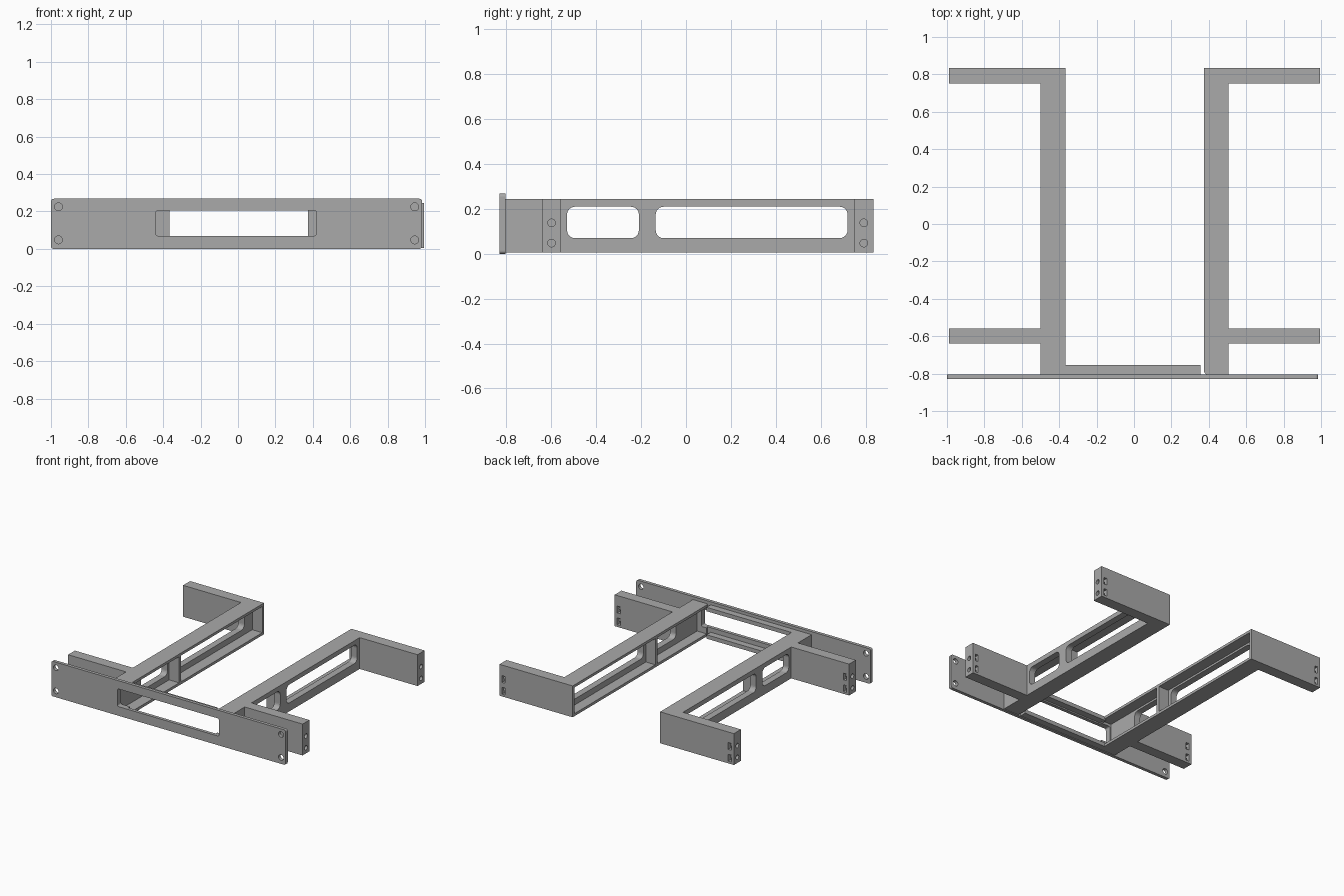
import bpy, bmesh
from mathutils import Matrix, Vector

old = bpy.data.objects.get("Cube")
if old:
    bpy.data.objects.remove(old, do_unlink=True)

grey = bpy.data.materials.new("plain grey")
grey.use_nodes = True
grey.diffuse_color = (0.4, 0.4, 0.4, 1)
grey.node_tree.nodes["Principled BSDF"].inputs["Base Color"].default_value = (0.4, 0.4, 0.4, 1)


def finish(name, bm):
    bmesh.ops.recalc_face_normals(bm, faces=bm.faces)
    mesh = bpy.data.meshes.new(name)
    bm.to_mesh(mesh)
    bm.free()
    mesh.materials.append(grey)
    obj = bpy.data.objects.new(name, mesh)
    bpy.context.collection.objects.link(obj)
    return obj


def box(name, xs, ys, zs, axis=None, radius=0, only=None):
    """Box from ranges; edges along the axis may be rounded."""
    lo, hi = zip(sorted(xs), sorted(ys), sorted(zs))
    lo, hi = Vector(lo), Vector(hi)
    bm = bmesh.new()
    bmesh.ops.create_cube(bm, size=1, matrix=Matrix.Translation((lo + hi) / 2)
                          @ Matrix.Diagonal((*(hi - lo), 1)))
    if radius:
        edges = [e for e in bm.edges
                 if abs((e.verts[0].co - e.verts[1].co)[axis]) > 1e-4
                 and (only is None or only(e.verts[0].co))]
        bmesh.ops.bevel(bm, geom=edges, offset=radius, segments=6,
                        profile=0.5, affect='EDGES')
    return finish(name, bm)


def rod(center, axis, radius, length):
    turn = Matrix.Rotation(1.5707963, 4, 'Y' if axis == 0 else 'X')
    bm = bmesh.new()
    bmesh.ops.create_cone(bm, cap_ends=True, segments=24, radius1=radius, radius2=radius,
                          depth=length, matrix=Matrix.Translation(center) @ turn)
    return finish("hole_cutter", bm)


def cut(obj, cutters):
    for c in cutters:
        c.hide_render = True
        m = obj.modifiers.new("cut", 'BOOLEAN')
        m.operation, m.object, m.solver = 'DIFFERENCE', c, 'EXACT'
    bpy.context.view_layer.update()
    graph = bpy.context.evaluated_depsgraph_get()
    mesh = bpy.data.meshes.new_from_object(obj.evaluated_get(graph))
    obj.modifiers.clear()
    obj.data = mesh
    for c in cutters:
        bpy.data.objects.remove(c, do_unlink=True)


Z0, Z1 = 0.005, 0.245
FRONT, BACK = -0.805, 0.835


def window():
    return box("window_cutter", (-0.44, 0.42), (-0.9, -0.77), (0.07, 0.205), 1, 0.012)


# Front plate with a window and four corner holes
plate = box("front_plate", (-1, 0.985), (-0.83, FRONT), (0, 0.268), 1, 0.015)
cut(plate, [window()] + [rod((x, -0.82, z), 1, 0.021, 0.1)
                         for x in (-0.96, 0.945) for z in (0.048, 0.225)])

# Stiffening ledges behind the plate, above and below the window
for name, z in (("upper_ledge", (Z1 - 0.03, Z1)), ("lower_ledge", (Z0, Z0 + 0.03))):
    box(name, (-0.38, 0.355), (FRONT, -0.755), z)

# Channel rails open to the middle, each with two outward arms
for side, s, inner, outer, tip in (("right", -1, 0.365, 0.5, 0.99),
                                   ("left", 1, 0.375, 0.505, 0.995)):
    rounded = 0.018 if s > 0 else 0
    rail = box(side + "_rail", (s * inner, s * outer), (FRONT, BACK), (Z0, Z1), 2, rounded,
               lambda co: co.y < 0 and co.x < 0.4)
    mouth = (s * (inner - 0.05), s * (outer - 0.05))
    through = (s * (inner - 0.1), s * (outer + 0.1))
    cut(rail, [
        box("channel_cutter", mouth, (FRONT + 0.02, -0.19), (Z0 + 0.02, Z1 - 0.02)),
        box("channel_cutter", mouth, (-0.165, BACK - 0.02), (Z0 + 0.02, Z1 - 0.02)),
        box("slot_cutter", through, (-0.53, -0.21), (0.07, 0.21), 0, 0.035),
        box("slot_cutter", through, (-0.135, 0.72), (0.07, 0.21), 0, 0.035),
        window()])

    for place, y0, y1 in (("front", -0.64, -0.558), ("back", 0.75, BACK)):
        arm = box(f"{side}_{place}_arm", (s * (outer - 0.003), s * tip), (y0, y1), (Z0, Z1))
        cutters = []
        for z in (0.048, 0.138):
            # Bolt hole in the arm end, nut pocket in its back face
            cutters.append(rod((s * tip, (y0 + y1) / 2, z), 0, 0.017, 0.2))
            cutters.append(box("nut_cutter", (s * (tip - 0.048), s * (tip - 0.022)),
                               (y1 - 0.062, y1 + 0.05), (z - 0.026, z + 0.026)))
        cut(arm, cutters)

for obj in bpy.context.collection.objects:
    if obj.type == 'MESH':
        obj.data.shade_flat()
